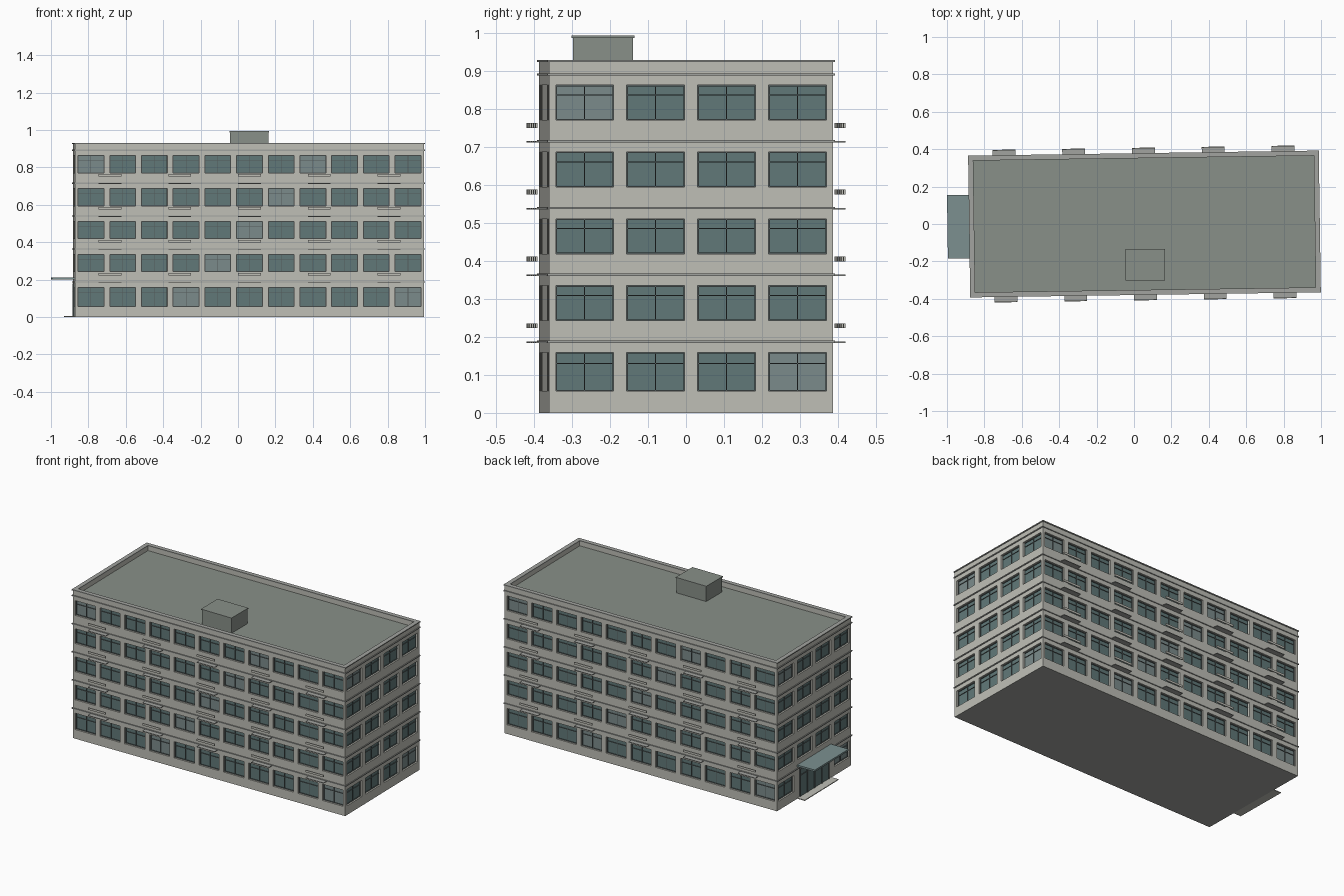
import bpy, bmesh, math
from mathutils import Matrix, Vector

if "Cube" in bpy.data.objects:
    bpy.data.objects.remove(bpy.data.objects["Cube"])

L, W = 1.865, 0.748          # footprint
FLOOR, FLOORS = 0.176, 5     # storey height and count
REC = 0.014                  # window recess
ROOF, TOP = 0.896, 0.924
ROOT = Matrix.Translation((0.056, 0, 0)) @ Matrix.Rotation(0.0145, 4, 'Z')


def mat(name, r, g, b):
    m = bpy.data.materials.new(name)
    m.diffuse_color = (r, g, b, 1)
    m.use_nodes = True
    m.node_tree.nodes["Principled BSDF"].inputs["Base Color"].default_value = m.diffuse_color
    return m


WALL = mat("wall", 0.52, 0.52, 0.47)
TRIM = mat("trim", 0.36, 0.37, 0.35)
ROOFM = mat("roof", 0.25, 0.28, 0.25)
GLASS = mat("glass", 0.12, 0.19, 0.19)
LIT = mat("light_glass", 0.2, 0.26, 0.26)
FRAME = mat("frame", 0.09, 0.11, 0.11)
CANOPY = mat("canopy", 0.2, 0.28, 0.28)

parts = {}


def part(name, material):
    return parts.setdefault(name, (bmesh.new(), material))[0]


def quad(bm, M, pts):
    bm.faces.new([bm.verts.new(M @ Vector(p)) for p in pts])


def box(bm, M, x0, x1, y0, y1, z0, z1):
    T = Matrix.Translation(((x0 + x1) / 2, (y0 + y1) / 2, (z0 + z1) / 2))
    S = Matrix.Diagonal((x1 - x0, y1 - y0, z1 - z0, 1))
    bmesh.ops.create_cube(bm, size=1, matrix=M @ T @ S)


def side(k):
    """Side k (front, right, back, left): x along wall, y inward, z up."""
    c = [(-L/2, -W/2), (L/2, -W/2), (L/2, W/2), (-L/2, W/2)][k]
    M = ROOT @ Matrix.Translation((*c, 0)) @ Matrix.Rotation(k * math.pi / 2, 4, 'Z')
    return M, (L if k % 2 == 0 else W)


walls = part("walls", WALL)
glass = part("window_glass", GLASS)
lit = part("light_window_glass", LIT)
frames = part("window_frames", FRAME)
ledges = part("floor_ledges", TRIM)
cap = part("parapet_cap", TRIM)
plates = part("balcony_plates", TRIM)
rails = part("balcony_rails", WALL)


def rect(a, b, c, d, y):
    return [(a, y, c), (b, y, c), (b, y, d), (a, y, d)]


def window(M, a, b, c, d, light):
    # reveals, glass, frame border, mullion and transom
    o, i = rect(a, b, c, d, 0), rect(a, b, c, d, REC)
    for n in range(4):
        m = (n + 1) % 4
        quad(walls, M, [o[n], o[m], i[m], i[n]])
    quad(lit if light else glass, M, i)
    t, y0, y1 = 0.003, REC - 0.004, REC
    box(frames, M, a, a + t, y0, y1, c, d)
    box(frames, M, b - t, b, y0, y1, c, d)
    box(frames, M, a, b, y0, y1, c, c + t)
    box(frames, M, a, b, y0, y1, d - t, d)
    mid, tr = (a + b) / 2, c + (d - c) * 0.72
    box(frames, M, mid - t/2, mid + t/2, y0, y1, c, d)
    box(frames, M, a, b, y0, y1, tr - t/2, tr + t/2)


for k in range(4):
    M, n = side(k)
    cols = 11 if k % 2 == 0 else 4
    bay = n / cols
    inset = bay * 0.093
    z = 0
    for f in range(FLOORS):
        z0 = f * FLOOR + (0.057 if f == 0 else 0.067)
        z1 = f * FLOOR + 0.159
        quad(walls, M, rect(0, n, z, z0, 0))
        z = z1
        for c in range(cols):
            u, v = c * bay, (c + 1) * bay
            if k == 3 and f == 0 and c in (1, 2):     # entrance bays
                quad(walls, M, rect(u, v, z0, z1, 0))
                continue
            a, b = u + inset, v - inset
            quad(walls, M, rect(u, a, z0, z1, 0))
            quad(walls, M, rect(b, v, z0, z1, 0))
            window(M, a, b, z0, z1, (c - f - 3) % 7 == 0)
        # ledge above each storey
        zl = (f + 1) * FLOOR + 0.0085
        box(ledges, M, -0.005, n + 0.005, -0.005, 0.001, zl, zl + 0.006)
    quad(walls, M, rect(0, n, z, TOP, 0))
    # parapet inner face and cap
    p = 0.02
    quad(walls, M, rect(p, n - p, ROOF, TOP, p)[::-1])
    box(cap, M, -0.005, n + 0.005, -0.005, p + 0.002, TOP, TOP + 0.006)
    # shallow balconies on the long sides
    if k % 2 == 0:
        for f in range(1, FLOORS):
            for j in range(5):
                m = n * (j + 0.5) / 5
                z = f * FLOOR
                box(plates, M, m - 0.061, m + 0.061, -0.034, 0.001, z + 0.008, z + 0.012)
                box(rails, M, m - 0.061, m + 0.061, -0.034, -0.029, z + 0.047, z + 0.06)

# underside and roof deck
base = part("underside", TRIM)
quad(base, ROOT, [(-L/2, -W/2, 0), (-L/2, W/2, 0), (L/2, W/2, 0), (L/2, -W/2, 0)])
deck = part("roof_deck", ROOFM)
x, y = L/2 - 0.02, W/2 - 0.02
quad(deck, ROOT, [(-x, -y, ROOF), (x, -y, ROOF), (x, y, ROOF), (-x, y, ROOF)])

# rooftop stair housing
R = Matrix.Translation((0.06, -0.218, 0))
box(part("roof_housing", ROOFM), R, -0.102, 0.102, -0.079, 0.079, ROOF, 0.99)
box(part("roof_housing_cap", ROOFM), R, -0.106, 0.106, -0.083, 0.083, 0.988, 0.994)

# entrance on the left side
M, n = side(3)
c = n / 2
box(part("canopy", CANOPY), M, c - 0.17, c + 0.17, -0.121, 0.001, 0.2, 0.211)
box(part("entrance_step", WALL), M, c - 0.17, c + 0.17, -0.052, 0.001, 0, 0.005)
box(part("entrance_glass", GLASS), M, c - 0.145, c + 0.145, -0.003, 0.001, 0.005, 0.175)
door = part("entrance_frame", FRAME)
for i in range(5):
    u = c - 0.143 + i * 0.0715
    box(door, M, u - 0.003, u + 0.003, -0.007, 0.001, 0.005, 0.178)
for z in (0.135, 0.174):
    box(door, M, c - 0.146, c + 0.146, -0.007, 0.001, z, z + 0.005)

for name, (bm, material) in parts.items():
    bmesh.ops.remove_doubles(bm, verts=bm.verts, dist=1e-5)
    me = bpy.data.meshes.new(name)
    bm.to_mesh(me)
    bm.free()
    me.materials.append(material)
    bpy.context.collection.objects.link(bpy.data.objects.new(name, me))
